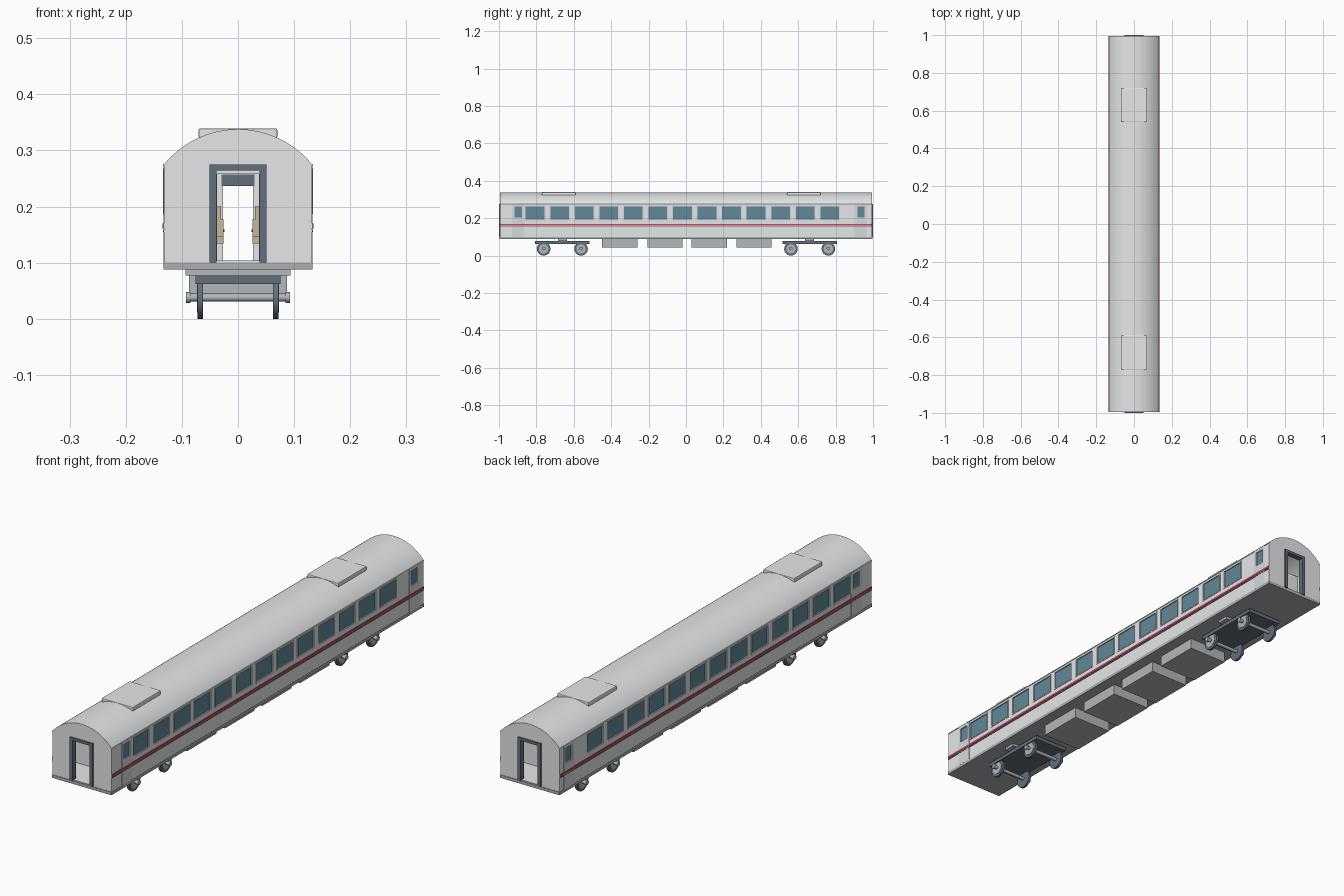
import bpy, bmesh, math
from mathutils import Matrix, Vector

if "Cube" in bpy.data.objects:
    bpy.data.objects.remove(bpy.data.objects["Cube"])


def material(name, rgb):
    m = bpy.data.materials.new(name)
    m.diffuse_color = (*rgb, 1)
    m.use_nodes = True
    m.node_tree.nodes["Principled BSDF"].inputs["Base Color"].default_value = m.diffuse_color
    return m


SHELL = material("pale_grey", (0.78, 0.80, 0.81))
DOOR = material("door_grey", (0.68, 0.70, 0.72))
UNDER = material("under_grey", (0.42, 0.43, 0.45))
DARK = material("dark_slate", (0.13, 0.16, 0.20))
STEEL = material("steel", (0.45, 0.48, 0.50))
GLASS = material("window_blue", (0.12, 0.25, 0.32))
RED = material("stripe_red", (0.55, 0.06, 0.10))
TAN = material("seat_tan", (0.55, 0.48, 0.33))


def finish(name, bm, mat=None, smooth=False):
    bmesh.ops.recalc_face_normals(bm, faces=bm.faces)
    me = bpy.data.meshes.new(name)
    bm.to_mesh(me)
    bm.free()
    ob = bpy.data.objects.new(name, me)
    bpy.context.collection.objects.link(ob)
    if mat:
        me.materials.append(mat)
    if smooth:
        smooth_shade(ob)
    return ob


def smooth_shade(ob):
    bpy.ops.object.select_all(action='DESELECT')
    ob.select_set(True)
    bpy.context.view_layer.objects.active = ob
    bpy.ops.object.shade_smooth_by_angle(angle=math.radians(30))


def boxes(name, bounds, mat=None, both_sides=False, bevel=0):
    """One object from (x0, x1, y0, y1, z0, z1) boxes, optionally mirrored in x."""
    bm = bmesh.new()
    if both_sides:
        bounds = list(bounds) + [(-b[1], -b[0], *b[2:]) for b in bounds]
    for x0, x1, y0, y1, z0, z1 in bounds:
        mid = Vector((x0 + x1, y0 + y1, z0 + z1)) / 2
        m = Matrix.Translation(mid) @ Matrix.Diagonal((x1 - x0, y1 - y0, z1 - z0, 1))
        bmesh.ops.create_cube(bm, size=1, matrix=m)
    if bevel:
        bmesh.ops.bevel(bm, geom=bm.edges[:], offset=bevel, segments=2, profile=0.5, affect='EDGES')
    return finish(name, bm, mat)


def side_frame(x0, x1, outer, inner):
    """Four boxes around a rectangular hole in the side wall; rects are y0, y1, z0, z1."""
    a, b, c, d = outer
    e, f, g, h = inner
    return [(x0, x1, a, e, c, d), (x0, x1, f, b, c, d),
            (x0, x1, e, f, c, g), (x0, x1, e, f, h, d)]


def extrude_section(name, half_w, z0, eave, top, y, mat=None):
    """Straight sides with a circular-arc roof, extruded from -y to y."""
    s = top - eave
    r = (half_w ** 2 + s ** 2) / (2 * s)
    a = math.asin(half_w / r)
    n = 28
    pts = [(-half_w, z0), (half_w, z0)]
    for i in range(n + 1):
        t = a - 2 * a * i / n
        pts.append((r * math.sin(t), top - r + r * math.cos(t)))
    bm = bmesh.new()
    face = bm.faces.new([bm.verts.new((x, -y, z)) for x, z in pts])
    ext = bmesh.ops.extrude_face_region(bm, geom=[face])
    bmesh.ops.translate(bm, vec=(0, 2 * y, 0),
                        verts=[v for v in ext["geom"] if isinstance(v, bmesh.types.BMVert)])
    return finish(name, bm, mat)


def cylinder(bm, r, x0, x1, y, z, sides=28):
    m = Matrix.Translation(((x0 + x1) / 2, y, z)) @ Matrix.Rotation(math.pi / 2, 4, 'Y')
    bmesh.ops.create_cone(bm, cap_ends=True, segments=sides, radius1=r, radius2=r,
                          depth=x1 - x0, matrix=m)


def cut(ob, cutter):
    mod = ob.modifiers.new("cut", 'BOOLEAN')
    mod.operation, mod.solver, mod.object = 'DIFFERENCE', 'EXACT', cutter
    bpy.context.view_layer.objects.active = ob
    bpy.ops.object.modifier_apply(modifier=mod.name)
    bpy.data.objects.remove(cutter)


# Window and door layout along the side
W = 0.132
windows = [(-0.807 + 0.1313 * i - 0.052, -0.807 + 0.1313 * i + 0.052, 0.19, 0.265) for i in range(13)]
doors = [(-0.93, -0.864, 0.1, 0.274), (0.902, 0.968, 0.1, 0.274)]
door_windows = [((a + b) / 2 - 0.019, (a + b) / 2 + 0.019, 0.203, 0.262) for a, b, _, _ in doors]

# Hollow body shell with openings
body = extrude_section("body_shell", W, 0.099, 0.275, 0.338, 0.994, SHELL)
cut(body, extrude_section("cut_inside", 0.124, 0.104, 0.27, 0.326, 0.98))
cut(body, boxes("cut_windows", [(-0.3, 0.3, *w) for w in windows + door_windows]))
cut(body, boxes("cut_end_doors", [(-0.039, 0.039, -1.1, 1.1, 0.104, 0.265)]))
smooth_shade(body)
boxes("floor_sill", [(-0.133, 0.133, -0.996, 0.996, 0.088, 0.1)], UNDER)

# Glazing and trims on both sides
boxes("window_glass", [(0.1265, 0.129, *w) for w in windows + door_windows], GLASS, True)
frames = []
for y0, y1, z0, z1 in windows:
    frames += side_frame(0.127, 0.1335, (y0 - 0.003, y1 + 0.003, z0 - 0.003, z1 + 0.003),
                         (y0 + 0.002, y1 - 0.002, z0 + 0.002, z1 - 0.002))
boxes("window_frame", frames, DOOR, True)
panels = []
for d, w in zip(doors, door_windows):
    panels += side_frame(0.13, 0.1332, d, w)
boxes("side_door", panels, DOOR, True)
boxes("red_stripe", [(0.131, 0.1345, -0.994, 0.994, 0.161, 0.170)], RED, True)
boxes("thin_stripe", [(0.131, 0.134, -0.994, 0.994, 0.155, 0.158)], DARK, True)
boxes("eave_gutter", [(0.13, 0.1335, -0.994, 0.994, 0.273, 0.276)], SHELL, True)

# Gangway portals on both ends
portal = []
for y0, y1 in ((-1, -0.978), (0.978, 1)):
    portal += [(0.038, 0.051, y0, y1, 0.1, 0.275), (0, 0.038, y0, y1, 0.264, 0.275)]
boxes("end_portal", portal, DARK, True)

# Roof units
boxes("roof_unit", [(-0.07, 0.07, y - 0.09, y + 0.09, 0.322, 0.3395) for y in (-0.68, 0.63)],
      SHELL, bevel=0.003)

# Interior bulkheads with dark header panels
boxes("bulkhead", [(0.037, 0.124, -0.866, -0.86, 0.1, 0.27), (0.027, 0.124, 0.86, 0.866, 0.1, 0.27)],
      SHELL, True)
boxes("bulkhead_header", [(-0.037, 0.037, -0.866, -0.86, 0.258, 0.3),
                          (-0.037, 0.037, 0.86, 0.866, 0.257, 0.3)], SHELL)
boxes("header_panel", [(-0.029, 0.029, 0.858, 0.868, 0.237, 0.257)], DARK)

# Seat rows either side of the aisle
cushions, backs, arms = [], [], []
for i in range(13):
    y = -0.79 + 0.1313 * i
    cushions.append((0.026, 0.12, y - 0.045, y + 0.01, 0.134, 0.147))
    backs += [(0.026, 0.12, y + 0.008, y + 0.022, 0.147, 0.177),
              (0.030, 0.116, y + 0.010, y + 0.022, 0.177, 0.2)]
    arms += [(0.024, 0.027, y - 0.04, y + 0.012, 0.155, 0.159),
             (0.04, 0.11, y - 0.02, y, 0.104, 0.134)]
boxes("seat_cushion", cushions, TAN, True)
boxes("seat_back", backs, TAN, True)
boxes("seat_support", arms, DARK, True)

# Underfloor equipment boxes
boxes("equipment_box", [(-0.087, 0.087, y - 0.094, y + 0.094, 0.044, 0.089)
                        for y in (-0.354, -0.113, 0.124, 0.364)], STEEL)

# Bogies: frame, bolster, wheels, axles
for name, cy in (("front", -0.661), ("rear", 0.661)):
    boxes(name + "_bogie_frame", [(-0.076, 0.076, cy - 0.146, cy + 0.146, 0.062, 0.077)], DARK)
    boxes(name + "_bolster", [(-0.094, 0.094, cy - 0.024, cy + 0.024, 0.077, 0.089)], STEEL)
    tyres, hubs = bmesh.new(), bmesh.new()
    for y in (cy - 0.1, cy + 0.1):
        for s in (-1, 1):
            x0, x1 = sorted((s * 0.062, s * 0.072))
            cylinder(tyres, 0.036, x0, x1, y, 0.036)
            h0, h1 = sorted((s * 0.07, s * 0.0735))
            cylinder(hubs, 0.025, h0, h1, y, 0.036)
            b0, b1 = sorted((s * 0.085, s * 0.093))
            cylinder(hubs, 0.0095, b0, b1, y, 0.038, 16)
        cylinder(hubs, 0.007, -0.092, 0.092, y, 0.038, 16)
    finish(name + "_wheels", tyres, DARK, True)
    finish(name + "_axles_and_hubs", hubs, STEEL, True)
